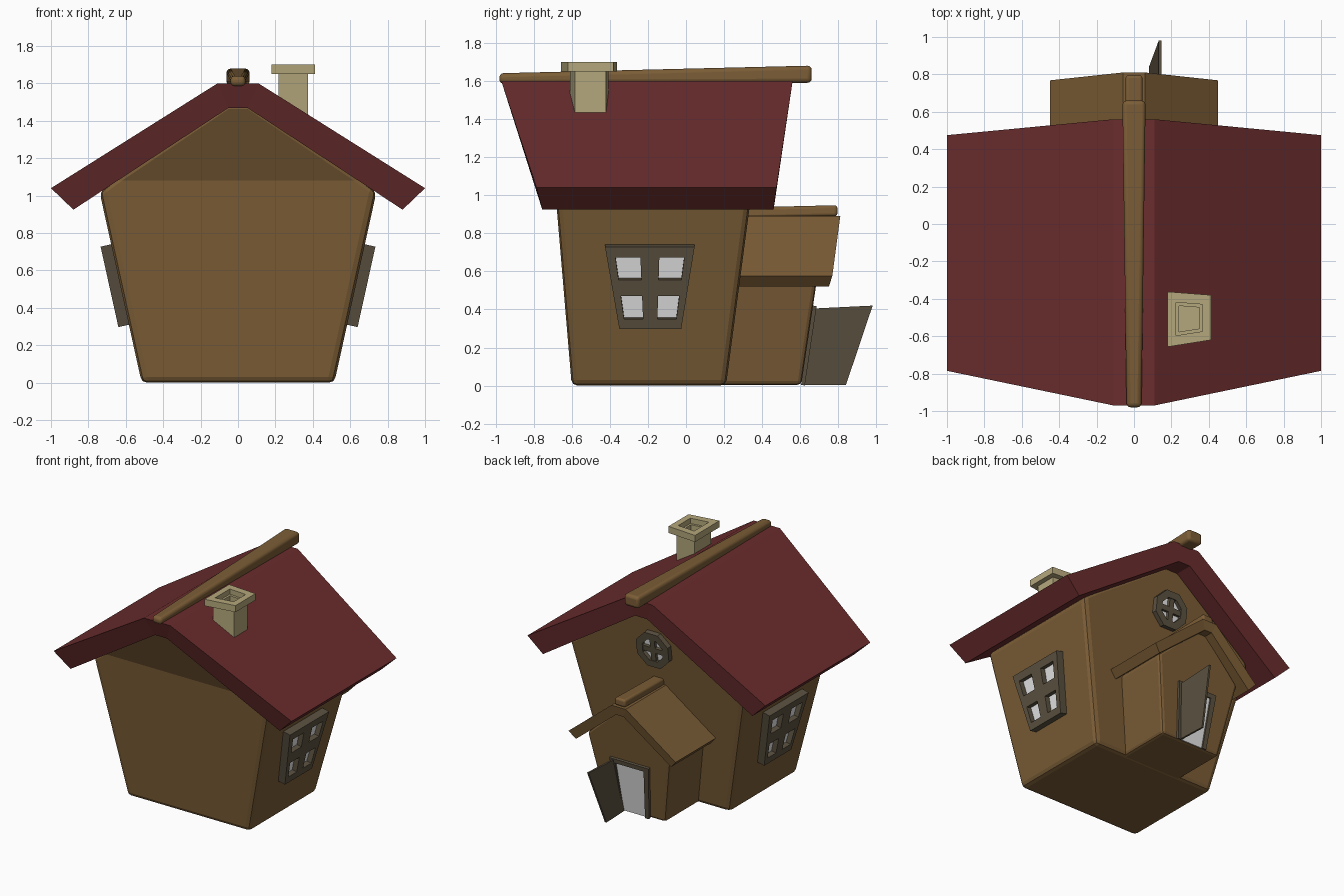
import bpy
import bmesh
from math import cos, sin, pi
from mathutils import Vector

cube = bpy.data.objects.get("Cube")
if cube:
    bpy.data.objects.remove(cube, do_unlink=True)


def material(name, rgb):
    m = bpy.data.materials.new(name)
    m.use_nodes = True
    m.diffuse_color = (*rgb, 1)
    m.node_tree.nodes["Principled BSDF"].inputs["Base Color"].default_value = (*rgb, 1)
    return m


WOOD = material("brown wood", (0.2, 0.11, 0.037))
ROOF = material("dark red roof", (0.147, 0.026, 0.027))
TRIM = material("grey brown trim", (0.105, 0.083, 0.052))
STONE = material("tan stone", (0.46, 0.39, 0.2))
GLASS = material("pale glass", (0.8, 0.8, 0.8))


def finish(name, bm, mat, bevel=0, segments=2, smooth=False):
    bmesh.ops.recalc_face_normals(bm, faces=bm.faces)
    mesh = bpy.data.meshes.new(name)
    bm.to_mesh(mesh)
    bm.free()
    mesh.materials.append(mat)
    ob = bpy.data.objects.new(name, mesh)
    bpy.context.collection.objects.link(ob)
    if bevel:
        mod = ob.modifiers.new("Bevel", "BEVEL")
        mod.width = bevel
        mod.segments = segments
        mod.limit_method = "ANGLE"
        mod.angle_limit = 0.5
    if smooth:
        for p in mesh.polygons:
            p.use_smooth = True
    return ob


def loft(name, rings, mat, wrap=False, **kw):
    """Skin equal-sized rings; cap the ends, or join last to first."""
    bm = bmesh.new()
    vs = [[bm.verts.new(p) for p in r] for r in rings]
    pairs = list(zip(vs, vs[1:]))
    if wrap:
        pairs.append((vs[-1], vs[0]))
    else:
        bm.faces.new(vs[0])
        bm.faces.new(vs[-1])
    n = len(vs[0])
    for a, b in pairs:
        for i in range(n):
            j = (i + 1) % n
            bm.faces.new((a[i], a[j], b[j], b[i]))
    return finish(name, bm, mat, **kw)


def panel(name, corners, us, vs, holes, out, depth, mat):
    """Four-cornered slab divided by us and vs, with open cells."""
    bl, br, tr, tl = [Vector(c) for c in corners]
    bm = bmesh.new()
    grid = [[bm.verts.new(bl.lerp(br, u).lerp(tl.lerp(tr, u), v) + out * depth)
             for u in us] for v in vs]
    for j in range(len(vs) - 1):
        for i in range(len(us) - 1):
            if (i, j) not in holes:
                bm.faces.new((grid[j][i], grid[j][i + 1], grid[j + 1][i + 1], grid[j + 1][i]))
    ext = bmesh.ops.extrude_face_region(bm, geom=bm.faces[:])
    moved = [g for g in ext["geom"] if isinstance(g, bmesh.types.BMVert)]
    bmesh.ops.translate(bm, vec=-out * depth, verts=moved)
    return finish(name, bm, mat)


def walls(name, levels, **kw):
    """Levels are (z, half width, front y, back y)."""
    rings = [[(-w, f, z), (w, f, z), (w, b, z), (-w, b, z)] for z, w, f, b in levels]
    return loft(name, rings, WOOD, **kw)


def roof(name, eave, ridge, mat):
    """Each end is outer then inner (x, z, front y, back y)."""
    def ring(pts, s):
        (xo, zo, fo, bo), (xi, zi, fi, bi) = pts
        return [(s * xo, fo, zo), (s * xo, bo, zo), (s * xi, bi, zi), (s * xi, fi, zi)]
    return loft(name, [ring(eave, -1), ring(ridge, -1), ring(ridge, 1), ring(eave, 1)], mat)


def beam(name, ends, bevel):
    """Ends are (y, half width, bottom z, top z)."""
    rings = [[(-w, y, a), (w, y, a), (w, y, b), (-w, y, b)] for y, w, a, b in ends]
    ob = loft(name, rings, WOOD, bevel=bevel, segments=3, smooth=True)
    bpy.context.view_layer.objects.active = ob
    ob.select_set(True)
    bpy.ops.object.shade_smooth_by_angle(angle=0.8)
    ob.select_set(False)


# House
walls("house_walls", [(0, 0.515, -0.6, 0.21), (1.02, 0.74, -0.686, 0.345),
                      (1.08, 0.66, -0.691, 0.353), (1.49, 0.05, -0.86, 0.41)], bevel=0.03)
roof("house_roof", [(1.0, 1.04, -0.785, 0.475), (0.88, 0.925, -0.755, 0.46)],
     [(0.11, 1.6, -0.97, 0.56), (0.05, 1.47, -0.925, 0.54)], ROOF)
beam("house_ridge_beam", [(-0.98, 0.04, 1.585, 1.64), (0.66, 0.062, 1.59, 1.68)], 0.022)

# Porch
walls("porch_walls", [(0.004, 0.25, 0.12, 0.605), (0.56, 0.35, 0.12, 0.688),
                      (0.85, 0.03, 0.12, 0.73)], bevel=0.02)
roof("porch_roof", [(0.45, 0.575, 0.25, 0.768), (0.40, 0.52, 0.25, 0.75)],
     [(0.06, 0.89, 0.25, 0.81), (0.03, 0.82, 0.25, 0.795)], WOOD)
beam("porch_ridge_beam", [(0.28, 0.045, 0.88, 0.935), (0.795, 0.045, 0.89, 0.947)], 0.015)

# Chimney: one cap outline scaled through the stack, rim and flue
outline = [(0.178, -0.657), (0.413, -0.62), (0.413, -0.38), (0.178, -0.362)]
centre = Vector((0.295, -0.505))
rings = []
for scale, z in [(0.68, 1.36), (0.68, 1.65), (1, 1.65), (1, 1.7), (0.6, 1.7), (0.6, 1.66),
                 (0.47, 1.66), (0.47, 1.56)]:
    rings.append([(*(centre + (Vector(p) - centre) * scale), z) for p in outline])
loft("chimney", rings, STONE)

# Side windows with four panes
for s, side in ((1, "left"), (-1, "right")):
    corners = [(s * 0.583, -0.35, 0.31), (s * 0.583, -0.025, 0.31),
               (s * 0.678, 0.045, 0.74), (s * 0.678, -0.425, 0.74)]
    out = Vector((s * 0.976, 0, -0.216))
    panel(side + "_window_frame", corners, [0, 0.1, 0.39, 0.61, 0.9, 1],
          [0, 0.12, 0.4, 0.6, 0.87, 1], [(1, 1), (3, 1), (1, 3), (3, 3)], out, 0.058, TRIM)
    panel(side + "_window_glass", corners, [0.05, 0.95], [0.05, 0.95], [], out, 0.02, GLASS)

# Round back window, laid on the leaning wall
up, out = Vector((0, 0.137, 0.99)), Vector((0, 0.99, -0.137))
middle = Vector((0, 0.364, 1.17))


def on_wall(a, b, d):
    return middle + Vector((a, 0, 0)) + up * b + out * d


def octagon(r, d):
    return [on_wall(r * cos(pi * (k + 0.5) / 4), r * sin(pi * (k + 0.5) / 4), d)
            for k in range(8)]


loft("round_window_frame", [octagon(0.145, -0.01), octagon(0.145, 0.04), octagon(0.09, 0.04),
                            octagon(0.09, -0.01)], TRIM, wrap=True)
loft("round_window_glass", [octagon(0.1, 0), octagon(0.1, 0.012)], GLASS)
for name, w, h in (("upright", 0.02, 0.1), ("crossbar", 0.1, 0.02)):
    loft("round_window_" + name, [[on_wall(-w, -h, d), on_wall(w, -h, d), on_wall(w, h, d),
                                   on_wall(-w, h, d)] for d in (0, 0.035)], TRIM)

# Doorway and open door
corners = [(0.125, 0.604, 0.004), (-0.125, 0.604, 0.004),
           (-0.165, 0.666, 0.42), (0.165, 0.666, 0.42)]
out = Vector((0, 0.989, -0.147))
panel("door_frame", corners, [0, 0.13, 0.87, 1], [0, 0.92, 1], [(1, 0)], out, 0.02, TRIM)
panel("doorway", corners, [0.08, 0.92], [0.01, 0.95], [], out, 0.008, GLASS)
leaf = [(0.09, 0.61, 0.004), (0.08, 0.84, 0.004), (0.132, 0.98, 0.42), (0.132, 0.675, 0.405)]
loft("door", [leaf, [(x + 0.014, y, z) for x, y, z in leaf]], TRIM)
